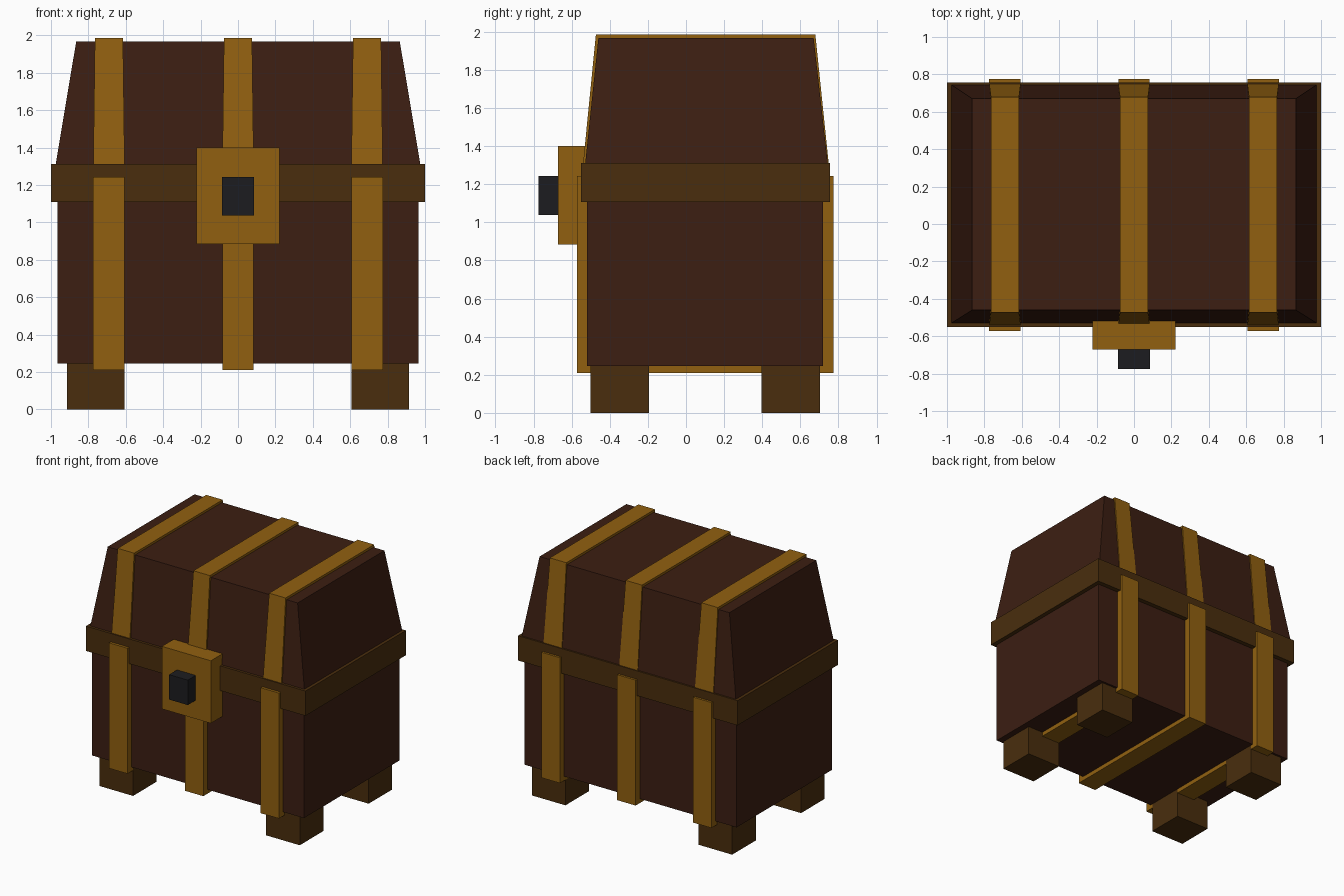
import bpy
import bmesh

if "Cube" in bpy.data.objects:
    bpy.data.objects.remove(bpy.data.objects["Cube"])


def material(name, r, g, b):
    m = bpy.data.materials.new(name)
    m.diffuse_color = (r, g, b, 1)
    m.use_nodes = True
    m.node_tree.nodes["Principled BSDF"].inputs["Base Color"].default_value = m.diffuse_color
    return m


WOOD = material("dark_wood", 0.045, 0.013, 0.006)
TRIM = material("trim_wood", 0.068, 0.027, 0.004)
BRASS = material("brass", 0.285, 0.118, 0.005)
IRON = material("iron", 0.012, 0.012, 0.014)


def block(name, mat, x, y, z, top_x=None, top_y=None):
    """Box from (min, max) ranges; optional top ranges make it taper."""
    top_x, top_y = top_x or x, top_y or y
    bm = bmesh.new()
    bmesh.ops.create_cube(bm, size=2)
    for v in bm.verts:
        i, j, k = (int(c > 0) for c in v.co)
        v.co = ((top_x if k else x)[i], (top_y if k else y)[j], z[k])
    mesh = bpy.data.meshes.new(name)
    bm.to_mesh(mesh)
    bm.free()
    mesh.materials.append(mat)
    ob = bpy.data.objects.new(name, mesh)
    bpy.context.collection.objects.link(ob)
    return ob


# Chest body, rim and tapered lid
block("body", WOOD, (-0.965, 0.965), (-0.52, 0.72), (0.245, 1.15))
block("rim", TRIM, (-1, 1), (-0.55, 0.757), (1.108, 1.312))
block("lid", WOOD, (-0.975, 0.975), (-0.529, 0.744), (1.31, 1.967),
      (-0.865, 0.865), (-0.46, 0.67))

# Straps around the body and over the lid
for side, cx in (("left", -0.69), ("middle", 0), ("right", 0.69)):
    block(f"{side}_body_strap", BRASS, (cx - 0.084, cx + 0.084),
          (-0.572, 0.775), (0.21, 1.243))
    block(f"{side}_lid_strap", BRASS, (cx - 0.084, cx + 0.084),
          (-0.541, 0.75), (1.3, 1.986),
          (cx - 0.075, cx + 0.075), (-0.473, 0.679))

# Lock plate and keyhole block
block("lock_plate", BRASS, (-0.223, 0.223), (-0.672, -0.517), (0.885, 1.4))
block("keyhole", IRON, (-0.085, 0.085), (-0.775, -0.66), (1.038, 1.243))

# Four feet
for end, y in (("front", (-0.5, -0.193)), ("back", (0.396, 0.703))):
    for side, x in (("left", (-0.913, -0.606)), ("right", (0.606, 0.913))):
        block(f"{end}_{side}_foot", TRIM, x, y, (0, 0.26))
